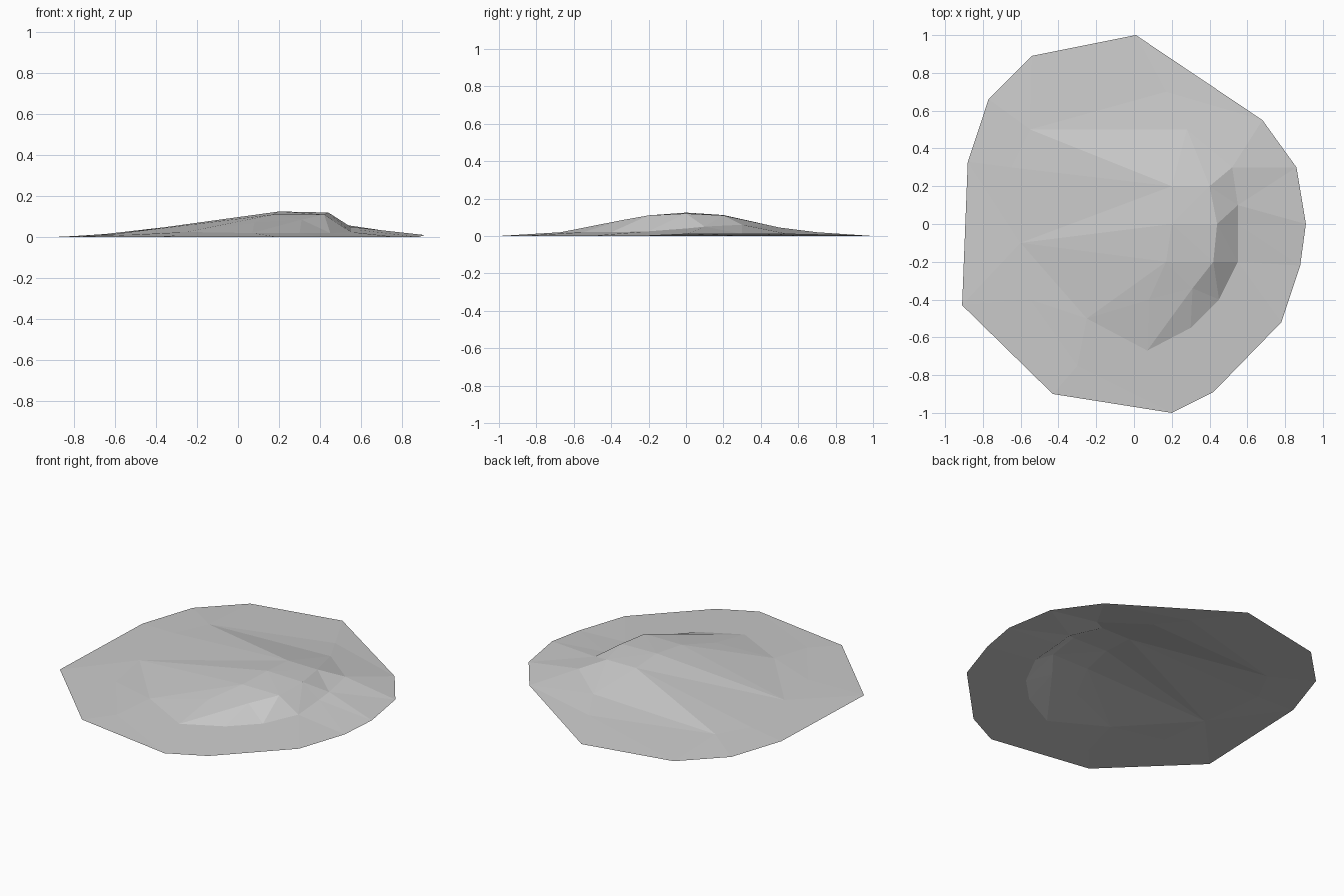
import bpy
from mathutils import Vector
from mathutils.geometry import delaunay_2d_cdt

cube = bpy.data.objects.get("Cube")
if cube:
    bpy.data.objects.remove(cube)

# Outline of the mound on the ground
rim = [(.01, 1, 0), (-.54, .89, 0), (-.77, .66, 0), (-.88, .33, 0), (-.91, -.43, 0),
       (-.43, -.9, 0), (.2, -1, 0), (.42, -.89, 0), (.78, -.52, 0), (.88, -.22, 0),
       (.91, 0, .01), (.86, .3, .01), (.68, .55, .01)]

# Sharp crest and the foot of the steep face below it
crest = [(.07, -.67, .02), (.31, -.34, .085), (.42, -.2, .11), (.44, 0, .12),
         (.4, .2, .11), (.52, .3, .06)]
foot = [(.07, -.67, .02), (.3, -.55, .02), (.45, -.4, .02), (.55, -.2, .025),
        (.55, 0, .04), (.55, .1, .05), (.52, .3, .06)]

# Shoulder of the back slope, then the summit
shoulder = [(.28, .5, .045), (-.55, .5, .02), (-.65, .3, .015), (-.6, -.1, .015),
            (-.55, -.4, .01), (-.25, -.5, .025), (.08, -.4, .07)]
summit = [(.17, -.2, .11), (.2, 0, .125), (.2, .2, .112)]
apron = [(.17, .7, .02), (-.3, -.75, .008)]

points, edges = [], []


def add_line(line, closed=False):
    """Add points, joined by edges that the surface must keep."""
    ids = []
    for p in line:
        if p not in points:
            points.append(p)
        ids.append(points.index(p))
    edges.extend(zip(ids, ids[1:]))
    if closed:
        edges.append((ids[-1], ids[0]))


add_line(rim, closed=True)
for line in (crest, foot, shoulder, summit):
    add_line(line)
points.extend(apron)

# Triangulate the sheet in plan, then lift it to its heights
flat = [Vector(p[:2]) for p in points]
verts, _, faces, origin, _, _ = delaunay_2d_cdt(flat, edges, [], 1, 1e-5)
lifted = [(v.x, v.y, points[o[0]][2]) for v, o in zip(verts, origin)]

mesh = bpy.data.meshes.new("mound")
mesh.from_pydata(lifted, [], faces)
mound = bpy.data.objects.new("mound", mesh)
bpy.context.collection.objects.link(mound)

# Plain grey surface
grey = bpy.data.materials.new("plain grey")
grey.use_nodes = True
colour = (.6, .6, .6, 1)
grey.diffuse_color = colour
grey.node_tree.nodes["Principled BSDF"].inputs["Base Color"].default_value = colour
mesh.materials.append(grey)
